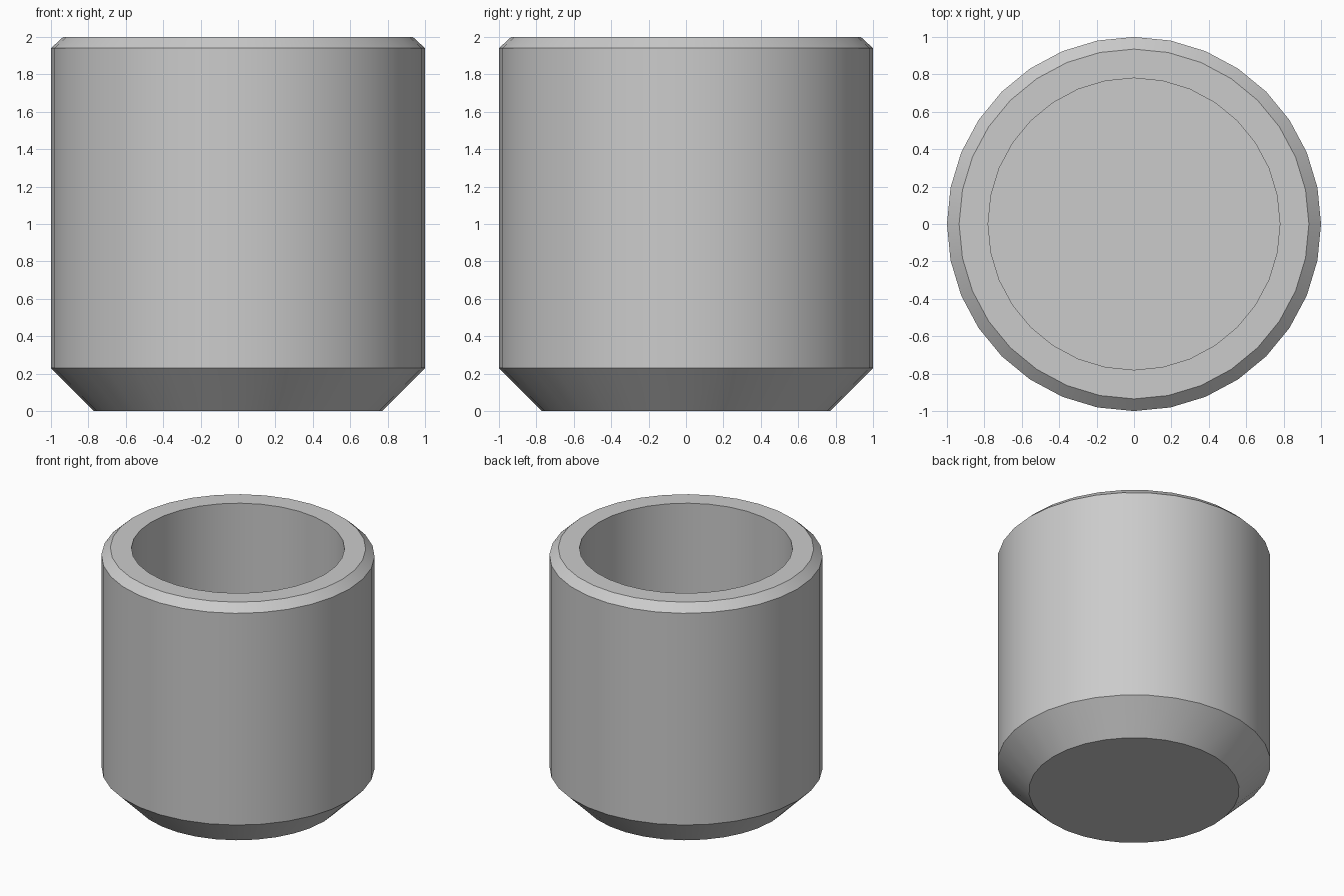
import bpy
import bmesh
import math

cube = bpy.data.objects.get("Cube")
if cube:
    bpy.data.objects.remove(cube, do_unlink=True)

SIDES = 32

# Plain grey finish
grey = bpy.data.materials.new("plain_grey")
grey.use_nodes = True
colour = (0.6, 0.6, 0.6, 1)
grey.diffuse_color = colour
grey.node_tree.nodes["Principled BSDF"].inputs["Base Color"].default_value = colour

# Half section (radius, height): base, lower chamfer, wall, rim chamfer, bore, floor
profile = [(0, 0), (0.77, 0), (1, 0.23), (1, 1.94), (0.935, 2),
           (0.78, 2), (0.78, 0.23), (0, 0.23)]

bm = bmesh.new()
rings = []
for radius, height in profile:
    count = SIDES if radius else 1
    rings.append([bm.verts.new((radius * math.cos(math.tau * i / SIDES),
                                radius * math.sin(math.tau * i / SIDES), height))
                  for i in range(count)])

# Walls between neighbouring rings, with flat caps at the base and floor
for lower, upper in zip(rings[1:-2], rings[2:-1]):
    for i in range(SIDES):
        j = (i + 1) % SIDES
        bm.faces.new((lower[i], lower[j], upper[j], upper[i]))
bm.faces.new(reversed(rings[1]))
bm.faces.new(rings[-2])
for centre in (rings[0][0], rings[-1][0]):
    bm.verts.remove(centre)

mesh = bpy.data.meshes.new("cup")
bm.to_mesh(mesh)
bm.free()
mesh.materials.append(grey)
cup = bpy.data.objects.new("cup", mesh)
bpy.context.collection.objects.link(cup)

# Smooth round walls with crisp chamfer edges
bpy.ops.object.select_all(action="DESELECT")
cup.select_set(True)
bpy.context.view_layer.objects.active = cup
bpy.ops.object.shade_smooth_by_angle(angle=math.radians(30))
